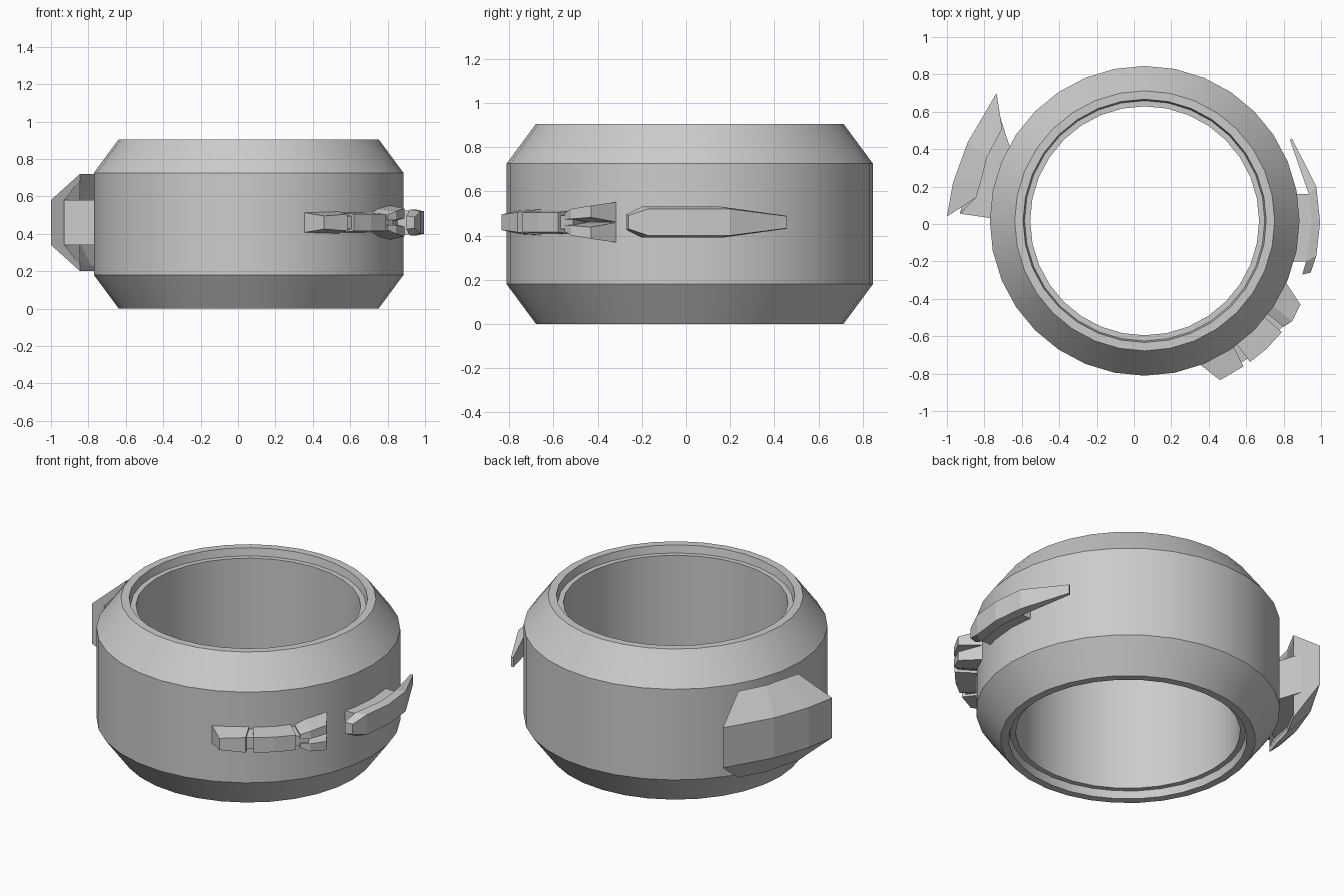
import bpy, bmesh, math

if "Cube" in bpy.data.objects:
    bpy.data.objects.remove(bpy.data.objects["Cube"])

CX, CY, ZM = 0.057, 0.017, 0.46   # ring axis and attachment mid height


def finish(name, bm, smooth=None):
    bmesh.ops.recalc_face_normals(bm, faces=bm.faces)
    me = bpy.data.meshes.new(name)
    bm.to_mesh(me)
    bm.free()
    ob = bpy.data.objects.new(name, me)
    bpy.context.collection.objects.link(ob)
    if smooth:
        bpy.ops.object.select_all(action='DESELECT')
        ob.select_set(True)
        bpy.context.view_layer.objects.active = ob
        bpy.ops.object.shade_smooth_by_angle(angle=math.radians(smooth))
    return ob


def loft(name, sections):
    """Skin a row of matching cross-sections and cap both ends."""
    bm = bmesh.new()
    rows = [[bm.verts.new(p) for p in s] for s in sections]
    n = len(rows[0])
    for a, b in zip(rows, rows[1:]):
        for i in range(n):
            j = (i + 1) % n
            bm.faces.new((a[i], a[j], b[j], b[i]))
    caps = [bm.faces.new(rows[0]), bm.faces.new(rows[-1])]
    bmesh.ops.triangulate(bm, faces=caps)
    return finish(name, bm)


def bar(name, stations):
    """Loft of four-sided sections: outer point, inner point, outer and inner half height."""
    return loft(name, [[(*o, ZM + ho), (*i, ZM + hi), (*i, ZM - hi), (*o, ZM - ho)]
                       for o, i, ho, hi in stations])


# Ring body: closed profile revolved around the vertical axis
half = [(0.612, 0.86), (0.642, 0.86), (0.65, 0.905), (0.695, 0.905), (0.828, 0.725)]
profile = half + [(r, 0.905 - z) for r, z in reversed(half)]
SEG = 32
bm = bmesh.new()
rings = []
for k in range(SEG):
    a = 2 * math.pi * k / SEG
    rings.append([bm.verts.new((CX + r * math.cos(a), CY + r * math.sin(a), z))
                  for r, z in profile])
for k in range(SEG):
    a, b = rings[k], rings[(k + 1) % SEG]
    for i in range(len(profile)):
        j = (i + 1) % len(profile)
        bm.faces.new((a[i], a[j], b[j], b[i]))
finish("ring_body", bm, 25)

# Left guard: outer face, sloping flanges and a web joining the ring
guard = [  # outer, flange edge, flange root, ring contact
    ((-1.0, .04), (-.845, .14), (-.93, .055), (-.755, .03)),
    ((-.968, .22), (-.815, .24), (-.90, .225), (-.745, .15)),
    ((-.89, .435), (-.785, .36), (-.84, .40), (-.72, .27)),
    ((-.735, .70), (-.705, .51), (-.715, .57), (-.66, .40))]
sections = []
for o, e, m, b in guard:
    top = [(o, .12), (e, .26), (e, .23), (m, .12), (b, .12)]
    pts = top + [(p, -h) for p, h in reversed(top)]
    sections.append([(*p, ZM + h) for p, h in pts])
loft("left_guard", sections)

# Right lever: curved tapering blade and its mount
bar("right_lever", [
    ((.945, -.26), (.90, -.27), .03, .035),
    ((.975, -.17), (.92, -.20), .06, .07),
    ((.995, .01), (.95, .0), .06, .07),
    ((.975, .20), (.935, .16), .06, .07),
    ((.845, .457), (.833, .45), .027, .03)])
bar("right_lever_mount", [
    ((.93, -.20), (.84, -.20), .065, .065),
    ((.96, .0), (.86, .0), .065, .065),
    ((.945, .16), (.85, .16), .065, .065)])

# Front clasp: foot, body and two narrow necks
bar("clasp_foot", [
    ((.46, -.835), (.345, -.745), .035, .055),
    ((.585, -.762), (.53, -.65), .045, .06)])
bar("clasp_foot_neck", [
    ((.575, -.74), (.52, -.65), .035, .045),
    ((.63, -.705), (.56, -.62), .035, .045)])
bar("clasp_body", [
    ((.62, -.738), (.54, -.63), .045, .055),
    ((.71, -.667), (.62, -.56), .045, .055),
    ((.79, -.578), (.69, -.49), .045, .055)])
bar("clasp_head_neck", [
    ((.775, -.57), (.69, -.50), .03, .04),
    ((.83, -.51), (.73, -.45), .03, .04)])

# Clasp head: mirrored pair of flaring prongs
prongs = [  # outer, inner, slot height, outer height, inner height
    ((.80, -.55), (.70, -.47), .012, .04, .05),
    ((.845, -.52), (.735, -.43), .015, .06, .075),
    ((.89, -.43), (.81, -.31), .022, .075, .092)]
for side, s in (("upper", 1), ("lower", -1)):
    loft(f"clasp_{side}_prong",
         [[(*o, ZM + s * g), (*o, ZM + s * ho), (*i, ZM + s * hi), (*i, ZM)]
          for o, i, g, ho, hi in prongs])
